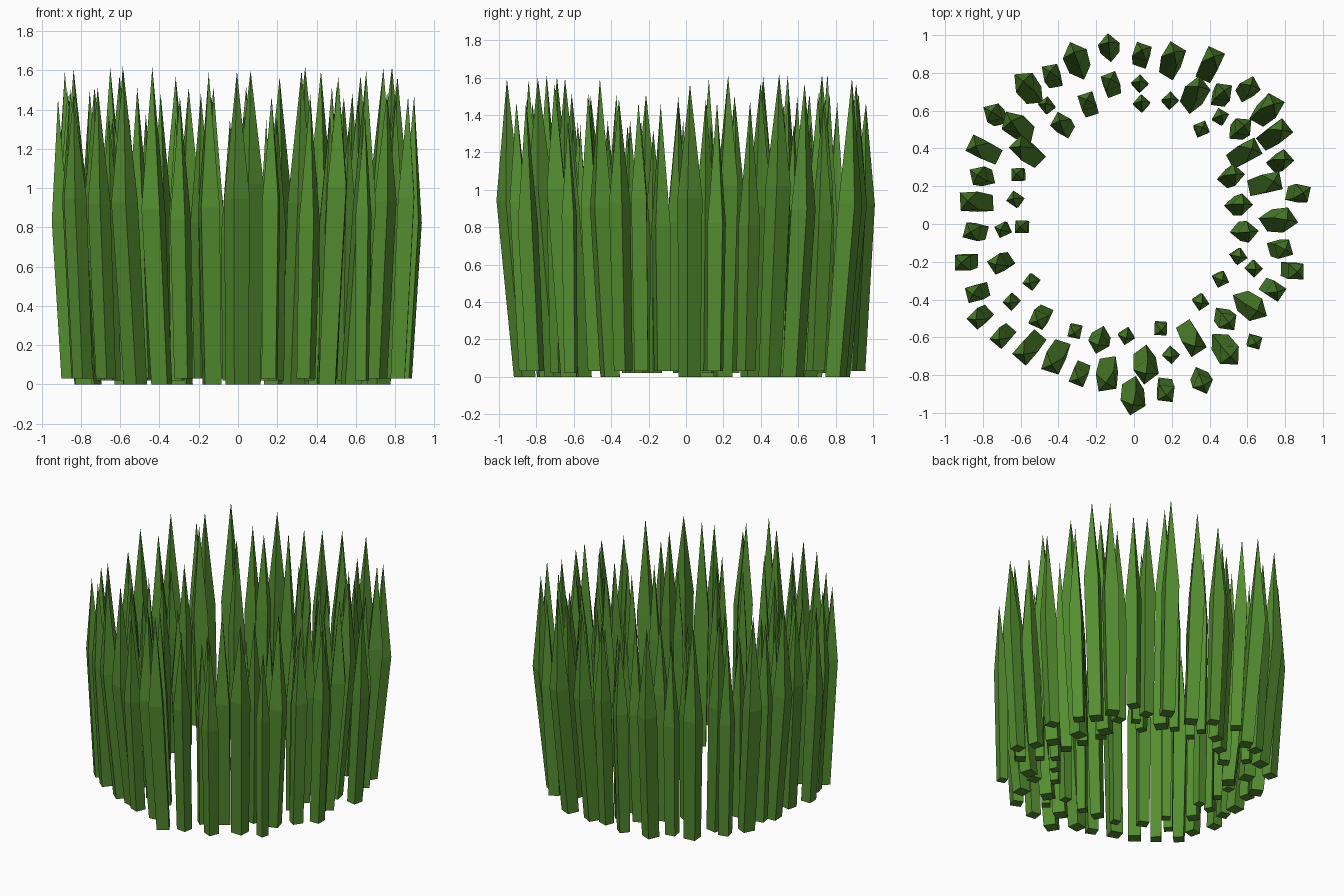
import bpy, bmesh, random
from math import pi, cos, sin
from mathutils import Vector

if "Cube" in bpy.data.objects:
    bpy.data.objects.remove(bpy.data.objects["Cube"])

random.seed(4)
green = bpy.data.materials.new("grass_green")
green.diffuse_color = (0.09, 0.27, 0.03, 1)
green.use_nodes = True
green.node_tree.nodes["Principled BSDF"].inputs["Base Color"].default_value = green.diffuse_color

# blade centres on the ground plane, grouped by blade size
TALL = [(-.30, .86), (.20, .86), (.32, .68), (.40, .84), (.70, .60), (.74, .47), (.58, .37),
        (.69, .21), (.76, .02), (.61, -.43), (.48, -.66), (.30, -.60), (.06, -.74), (-.005, -.905),
        (-.14, -.79), (-.41, -.70), (-.55, -.65), (-.83, .115), (-.56, .38), (-.79, .39), (-.61, .51),
        (-.555, .715)]
MEDIUM = [(-.13, .93), (-.43, .78), (-.375, .52), (-.24, .63), (-.12, .735), (.04, .89),
          (.46, .68), (.60, .71), (.56, .50), (.77, .33), (.51, .25), (.865, .16), (.55, .10),
          (.58, -.04), (.77, -.13), (.835, -.245), (.73, -.345), (.48, -.50), (.355, -.825),
          (.165, -.875), (-.18, -.61), (-.285, -.79), (-.49, -.49), (-.69, -.59),
          (-.81, -.49), (-.825, -.36), (-.885, -.20), (-.70, -.205), (-.835, -.04),
          (-.80, .25), (-.73, .575)]
SHORT = [(-.46, .625), (.03, .74), (.04, .635), (.19, .65), (.455, .565), (.355, .50),
         (.63, -.235), (.55, -.17), (.455, -.29), (.35, -.41), (.635, -.62), (.14, -.55),
         (.195, -.69), (-.04, -.59), (-.31, -.565), (-.645, -.41), (-.54, -.305),
         (-.69, -.03), (-.59, -.015), (-.625, .13), (-.61, .26)]


def ring(bm, c, z, half, yaw):
    return [bm.verts.new((c.x + half * 2 ** .5 * cos(yaw + k * pi / 2),
                          c.y + half * 2 ** .5 * sin(yaw + k * pi / 2), z)) for k in range(4)]


def add_blade(bm, x, y, half, lean, base_z, tip_z):
    """Four-sided blade: leaning shaft, then a long pyramid point."""
    c = Vector((x, y))
    out = c.normalized()
    yaw = random.uniform(0, pi / 2)
    tip_z += random.uniform(-.05, .02)
    low = ring(bm, c - out * lean / 2, base_z, half * .88, yaw)
    mid = ring(bm, c + out * lean / 2, tip_z * random.uniform(.55, .65), half, yaw)
    tip = bm.verts.new((*(c + out * (lean / 2 + .01)), tip_z))
    bm.faces.new(low[::-1])
    for k in range(4):
        n = (k + 1) % 4
        bm.faces.new((low[k], low[n], mid[n], mid[k]))
        bm.faces.new((mid[k], mid[n], tip))


def blades(name, spots, half, lean, base_z, tip_z):
    bm = bmesh.new()
    for x, y in spots:
        add_blade(bm, x, y, half, lean, base_z, tip_z)
    mesh = bpy.data.meshes.new(name)
    bm.to_mesh(mesh)
    bm.free()
    mesh.materials.append(green)
    bpy.context.collection.objects.link(bpy.data.objects.new(name, mesh))


# three sizes of grass blade
blades("tall_grass_blades", TALL, .048, .085, 0, 1.61)
blades("medium_grass_blades", MEDIUM, .041, .045, .03, 1.5)
blades("short_grass_blades", SHORT, .033, .012, .02, 1.36)
